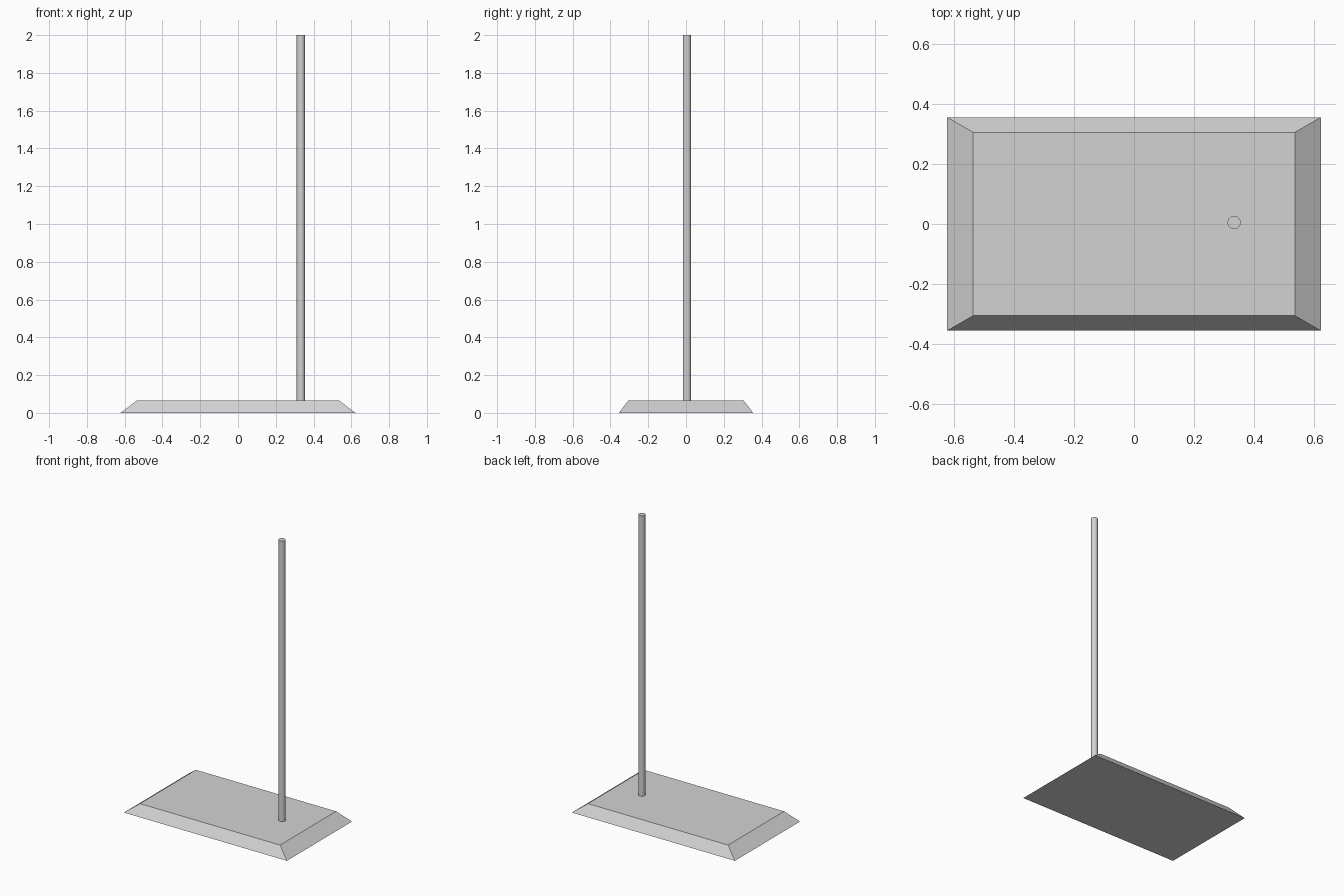
import bpy
import bmesh
import math

cube = bpy.data.objects.get("Cube")
if cube:
    bpy.data.objects.remove(cube, do_unlink=True)

BASE_HEIGHT = 0.066
TOTAL_HEIGHT = 2.0

# One plain grey for the whole stand
grey = bpy.data.materials.new("light grey")
grey.use_nodes = True
colour = (0.65, 0.65, 0.65, 1)
grey.diffuse_color = colour
grey.node_tree.nodes["Principled BSDF"].inputs["Base Color"].default_value = colour


def add_object(name, bm):
    bmesh.ops.recalc_face_normals(bm, faces=bm.faces)
    mesh = bpy.data.meshes.new(name)
    bm.to_mesh(mesh)
    bm.free()
    mesh.materials.append(grey)
    obj = bpy.data.objects.new(name, mesh)
    bpy.context.collection.objects.link(obj)
    return obj


# Base plate: a box whose upper face is drawn in to slope all four sides
bm = bmesh.new()
bmesh.ops.create_cube(bm, size=2)
for v in bm.verts:
    top = v.co.z > 0
    v.co.x *= 0.535 if top else 0.622
    v.co.y *= 0.305 if top else 0.355
    v.co.z = BASE_HEIGHT if top else 0
add_object("base_plate", bm)

# Upright rod, standing on the plate towards its left end
bm = bmesh.new()
length = TOTAL_HEIGHT - BASE_HEIGHT
bmesh.ops.create_cone(bm, cap_ends=True, segments=32, radius1=0.022,
                      radius2=0.022, depth=length)
rod = add_object("upright_rod", bm)
rod.location = (0.333, 0.005, BASE_HEIGHT + length / 2)

bpy.ops.object.select_all(action="DESELECT")
rod.select_set(True)
bpy.context.view_layer.objects.active = rod
bpy.ops.object.shade_smooth_by_angle(angle=math.radians(30))
